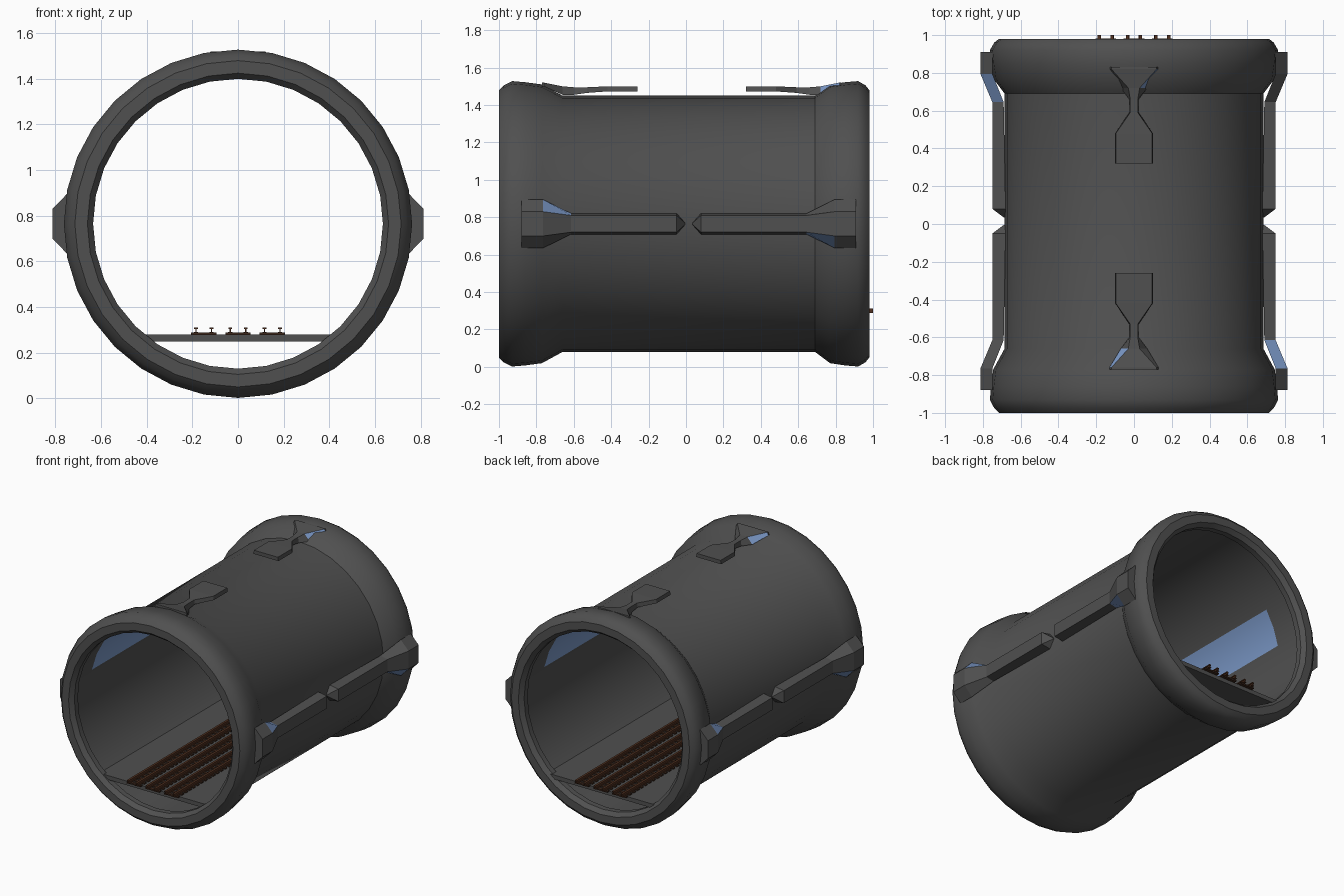
import bpy, bmesh, math
from mathutils import Matrix, Vector

cube = bpy.data.objects.get("Cube")
if cube:
    bpy.data.objects.remove(cube, do_unlink=True)

AXIS_Z = 0.765
SEGMENTS = 32


def material(name, rgb):
    m = bpy.data.materials.new(name)
    m.use_nodes = True
    m.diffuse_color = (*rgb, 1)
    m.node_tree.nodes["Principled BSDF"].inputs["Base Color"].default_value = (*rgb, 1)
    return m


GREY = material("dark grey metal", (0.08, 0.08, 0.08))
BLUE = material("light blue panel", (0.2, 0.32, 0.58))
RUST = material("rust brown rail", (0.08, 0.03, 0.014))
WOOD = material("dark brown sleeper", (0.045, 0.02, 0.011))


def finish(bm, name, mats, smooth=None):
    bmesh.ops.recalc_face_normals(bm, faces=bm.faces)
    mesh = bpy.data.meshes.new(name)
    bm.to_mesh(mesh)
    bm.free()
    ob = bpy.data.objects.new(name, mesh)
    bpy.context.collection.objects.link(ob)
    for m in mats:
        mesh.materials.append(m)
    if smooth:
        bpy.ops.object.select_all(action="DESELECT")
        ob.select_set(True)
        bpy.context.view_layer.objects.active = ob
        bpy.ops.object.shade_smooth_by_angle(angle=math.radians(smooth))
    return ob


def add_box(bm, lo, hi):
    lo, hi = Vector(lo), Vector(hi)
    mat = Matrix.Translation((lo + hi) / 2) @ Matrix.Diagonal((*(hi - lo), 1))
    bmesh.ops.create_cube(bm, size=1, matrix=mat)


def loft(bm, rings):
    """Skin consecutive rings of vertices; returns quads as (face, span, side)."""
    quads = []
    for i, (a, b) in enumerate(zip(rings, rings[1:])):
        n = len(a)
        for j in range(n):
            k = (j + 1) % n
            quads.append((bm.faces.new((a[j], a[k], b[k], b[j])), i, j))
    return quads


# Tunnel shell: closed profile (y, radius) spun around the y axis
outer = [(-1, 0.66), (-1, 0.715), (-0.975, 0.74), (-0.93, 0.763), (-0.86, 0.757),
         (-0.77, 0.745), (-0.66, 0.685), (0.69, 0.685), (0.77, 0.745),
         (0.85, 0.757), (0.92, 0.763), (0.96, 0.74), (0.98, 0.715), (0.98, 0.66)]
inner = [(0.95, 0.635), (0.91, 0.635), (0.89, 0.66), (0.7, 0.66),
         (-0.75, 0.66), (-0.91, 0.66), (-0.93, 0.635), (-0.97, 0.635)]
bm = bmesh.new()
rings = []
for s in range(SEGMENTS):
    a = math.tau * s / SEGMENTS
    rings.append([bm.verts.new((r * math.cos(a), y, AXIS_Z + r * math.sin(a)))
                  for y, r in outer + inner])
loft(bm, rings + rings[:1])
# Long blue panels on the inside of both walls
for f in bm.faces:
    c = f.calc_center_median()
    radius = math.hypot(c.x, c.z - AXIS_Z)
    angle = math.degrees(math.atan2(c.z - AXIS_Z, abs(c.x)))
    if radius < 0.67 and 11 < angle < 34 and abs(c.y) < 0.2:
        f.material_index = 1
finish(bm, "tunnel_shell", [GREY, BLUE], 35)


def bracket(name, sections, turn, centre_y, flip, blue_span):
    """Loft (distance, outer, inner, outer half width, inner half width) sections."""
    bm = bmesh.new()
    rings = []
    for d, ro, ri, wo, wi in sections:
        rings.append([bm.verts.new((x, d, z)) for x, z in
                      ((-wi, ri), (-wo, ro), (wo, ro), (wi, ri))])
    for face, span, side in loft(bm, rings):
        if span == blue_span and side == 2:
            face.material_index = 1
    bm.faces.new(rings[0])
    bm.faces.new(rings[-1])
    half_turn = Matrix.Rotation(math.pi if flip else 0, 4, "Z")
    place = Matrix.Translation((0, centre_y, AXIS_Z)) @ Matrix.Rotation(turn, 4, "Y")
    bm.transform(place @ half_turn)
    finish(bm, name, [GREY, BLUE])


# Side braces: pointed bars that flare into wide end blocks
brace = [(0.02, 0.69, 0.68, 0.004, 0.006), (0.065, 0.75, 0.68, 0.045, 0.056),
         (0.63, 0.75, 0.69, 0.045, 0.056), (0.78, 0.813, 0.75, 0.065, 0.13),
         (0.895, 0.813, 0.75, 0.065, 0.13)]
# Roof clips: flat tab, narrow neck and flared foot
clip = [(0.29, 0.735, 0.708, 0.096, 0.1), (0.45, 0.735, 0.708, 0.096, 0.1),
        (0.56, 0.73, 0.7, 0.02, 0.025), (0.63, 0.73, 0.69, 0.02, 0.025),
        (0.69, 0.735, 0.69, 0.03, 0.07), (0.79, 0.755, 0.735, 0.12, 0.13),
        (0.8, 0.755, 0.735, 0.12, 0.13)]
for end, flip in (("back", False), ("front", True)):
    for side, turn in (("left", math.pi / 2), ("right", -math.pi / 2)):
        # The blue flank sits on the upper side at one end, the lower at the other
        bracket(f"{side}_{end}_brace", brace, turn, 0.015, flip, 2)
    bracket(f"{end}_roof_clip", clip, 0, 0.03, flip, 4)

# Floor deck inside the tunnel
bm = bmesh.new()
deck = []
for y in (-0.96, 0.96):
    deck.append([bm.verts.new((x, y, z)) for x, z in
                 ((-0.41, 0.25), (0.41, 0.25), (0.44, 0.28), (-0.44, 0.28))])
loft(bm, deck)
bm.faces.new(deck[0])
bm.faces.new(deck[1])
finish(bm, "floor_deck", [GREY])

# Three tracks: sleepers with a pair of T-shaped rails
sleepers, rails = bmesh.new(), bmesh.new()
COUNT = 44
for track in (-0.15, 0, 0.15):
    for i in range(COUNT):
        y = -0.97 + 1.94 * i / (COUNT - 1)
        add_box(sleepers, (track - 0.055, y - 0.012, 0.278), (track + 0.055, y + 0.012, 0.288))
    for x in (track - 0.034, track + 0.034):
        add_box(rails, (x - 0.009, -1, 0.287), (x + 0.009, 1, 0.291))
        add_box(rails, (x - 0.003, -1, 0.29), (x + 0.003, 1, 0.305))
        add_box(rails, (x - 0.008, -1, 0.304), (x + 0.008, 1, 0.311))
finish(sleepers, "sleepers", [WOOD])
finish(rails, "rails", [RUST])
